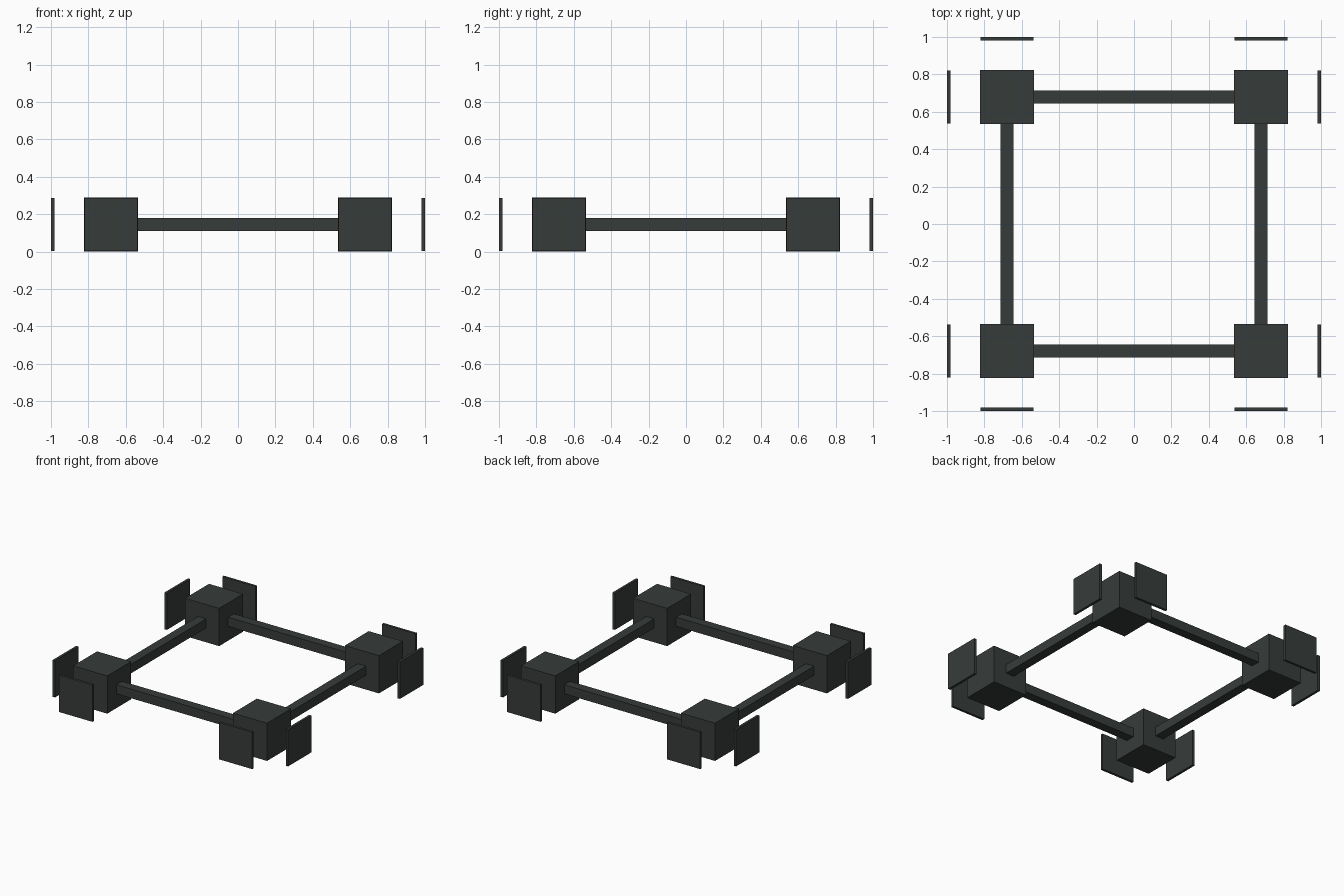
import bpy

if "Cube" in bpy.data.objects:
    bpy.data.objects.remove(bpy.data.objects["Cube"])

mat = bpy.data.materials.new("dark_slate")
mat.diffuse_color = (0.037, 0.045, 0.043, 1)
mat.use_nodes = True
mat.node_tree.nodes["Principled BSDF"].inputs["Base Color"].default_value = mat.diffuse_color

C = 0.679      # corner block centre distance
S = 0.29       # block size
Z = S / 2      # shared centre height
BAR = 0.07     # bar thickness
PLATE = 0.283  # plate side
THICK = 0.019  # plate thickness


def box(name, loc, size):
    bpy.ops.mesh.primitive_cube_add(size=1, location=loc)
    ob = bpy.context.object
    ob.name = name
    ob.scale = size
    bpy.ops.object.transform_apply(location=False, rotation=False, scale=True)
    ob.data.materials.append(mat)
    return ob


# Corner blocks, each with two floating outer plates
P = 1 - THICK / 2
for sx, xn in ((-1, "left"), (1, "right")):
    for sy, yn in ((-1, "front"), (1, "back")):
        tag = f"{yn}_{xn}"
        box(f"corner_block_{tag}", (sx * C, sy * C, Z), (S, S, S))
        box(f"side_plate_{tag}", (sx * P, sy * C, Z), (THICK, PLATE, PLATE))
        box(f"end_plate_{tag}", (sx * C, sy * P, Z), (PLATE, THICK, PLATE))

# Connecting bars between the blocks
L = 2 * C - S
for s, xn, yn in ((-1, "left", "front"), (1, "right", "back")):
    box(f"bar_{yn}", (0, s * C, Z), (L, BAR, BAR))
    box(f"bar_{xn}", (s * C, 0, Z), (BAR, L, BAR))
